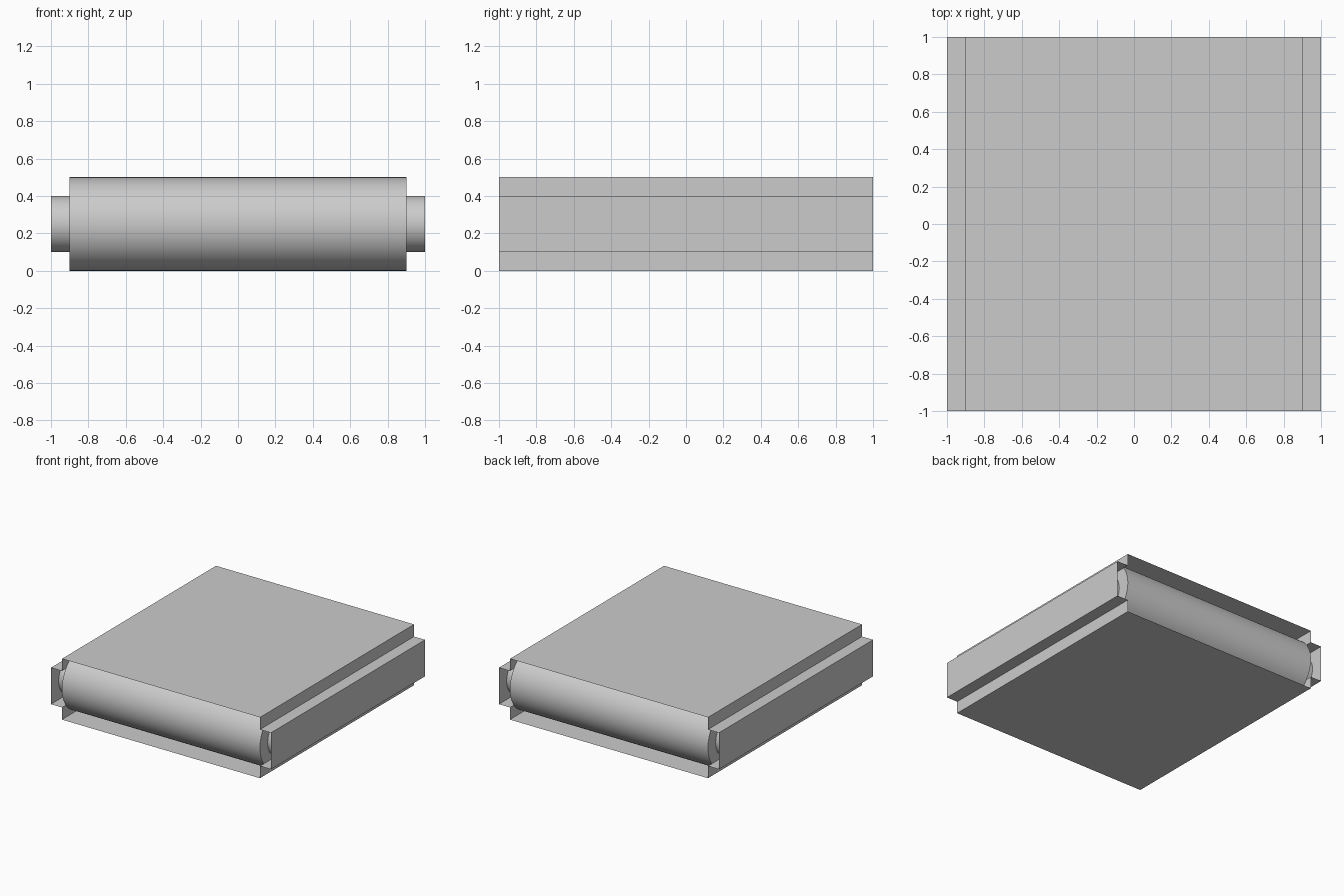
import bpy, bmesh
from math import tau, radians

if "Cube" in bpy.data.objects:
    bpy.data.objects.remove(bpy.data.objects["Cube"])


def finish(bm, name):
    mesh = bpy.data.meshes.new(name)
    bm.to_mesh(mesh)
    bm.free()
    obj = bpy.data.objects.new(name, mesh)
    bpy.context.collection.objects.link(obj)
    return obj


# Open-ended outer casing: cross-shaped section extruded along y
def make_casing():
    quarter = [(0.9, 0.25), (0.9, 0.15), (1.0, 0.15)]
    right = [(1.0, -0.15), (0.9, -0.15), (0.9, -0.25)]
    section = right[::-1] + quarter[::-1]
    section += [(-x, z) for x, z in section[::-1]]
    bm = bmesh.new()
    front, back = ([bm.verts.new((x, y, z + 0.25)) for x, z in section] for y in (-1, 1))
    for i in range(len(section)):
        j = (i + 1) % len(section)
        bm.faces.new((front[i], front[j], back[j], back[i]))
    return finish(bm, "casing")


# Stepped roller: thick drum with thinner journals inside the side rails
def make_roller(name, y):
    bm = bmesh.new()
    profile = [(-1, 0.15), (-0.9, 0.15), (-0.9, 0.25), (0.9, 0.25), (0.9, 0.15), (1, 0.15)]
    verts = [bm.verts.new((x, y, 0.25 + r)) for x, r in profile]
    edges = [bm.edges.new(pair) for pair in zip(verts, verts[1:])]
    bmesh.ops.spin(bm, geom=verts + edges, cent=(0, y, 0.25), axis=(1, 0, 0),
                   angle=tau, steps=64)
    bmesh.ops.remove_doubles(bm, verts=bm.verts, dist=1e-4)
    # Make the drum and journals face away from the axis
    bm.normal_update()
    drum = max(bm.faces, key=lambda f: f.calc_area())
    c = drum.calc_center_median()
    if drum.normal.y * (c.y - y) + drum.normal.z * (c.z - 0.25) < 0:
        bmesh.ops.reverse_faces(bm, faces=bm.faces)
    obj = finish(bm, name)
    bpy.ops.object.select_all(action='DESELECT')
    obj.select_set(True)
    bpy.context.view_layer.objects.active = obj
    bpy.ops.object.shade_smooth_by_angle(angle=radians(30))


make_casing()
for name, y in (("front_roller", -0.75), ("back_roller", 0.75)):
    make_roller(name, y)
